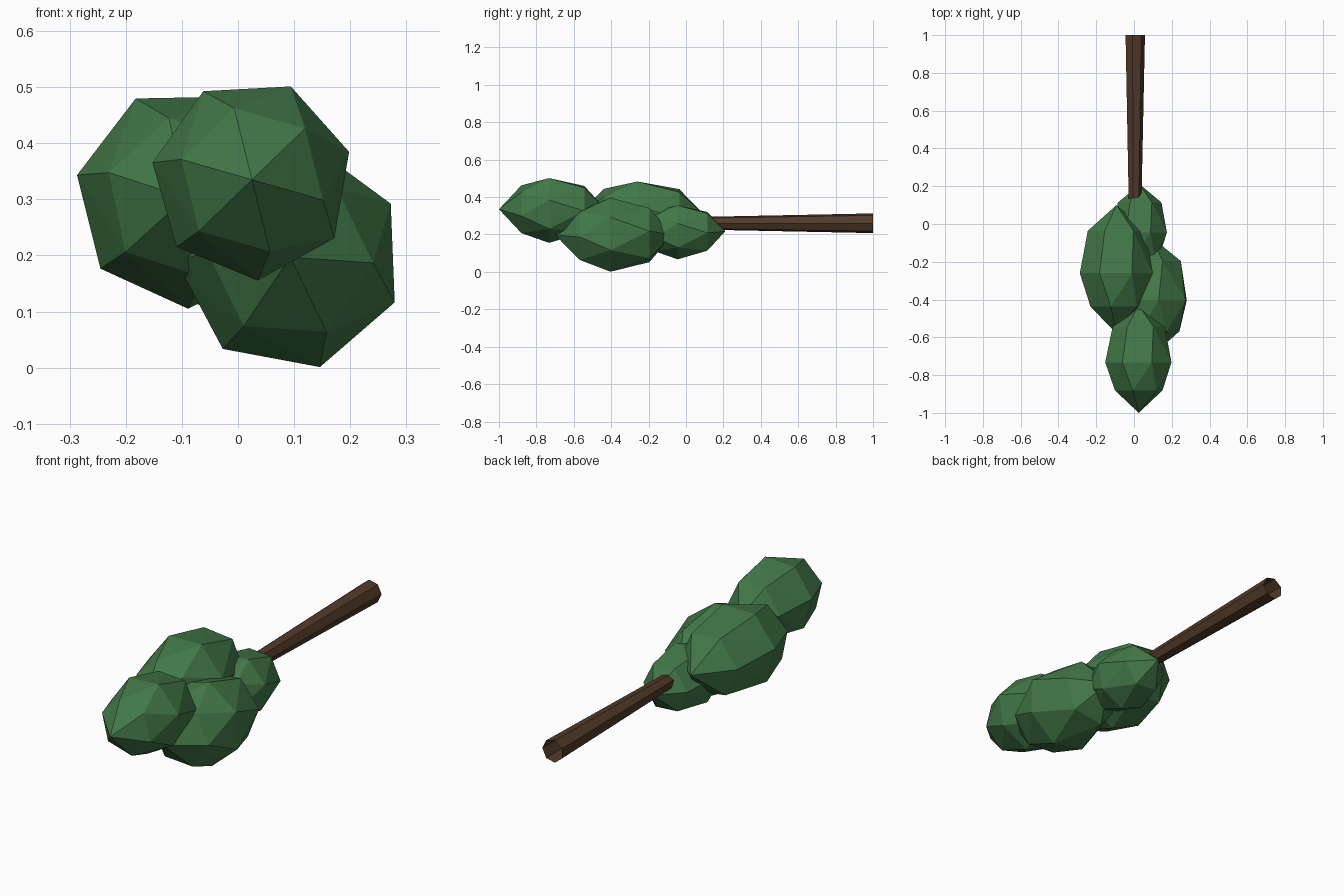
import bpy, bmesh
from math import sin, cos, pi, radians
from mathutils import Vector

if "Cube" in bpy.data.objects:
    bpy.data.objects.remove(bpy.data.objects["Cube"])


def material(name, rgb):
    m = bpy.data.materials.new(name)
    m.diffuse_color = (*rgb, 1)
    m.use_nodes = True
    m.node_tree.nodes["Principled BSDF"].inputs["Base Color"].default_value = m.diffuse_color
    return m


green = material("leaf_green", (0.055, 0.19, 0.065))
brown = material("bark_brown", (0.085, 0.042, 0.022))


def finish(bm, name, mat):
    mesh = bpy.data.meshes.new(name)
    bm.to_mesh(mesh)
    bm.free()
    mesh.materials.append(mat)
    bpy.context.collection.objects.link(bpy.data.objects.new(name, mesh))


# Faceted foliage clump: (share of length, share of radius, sides, twist)
RINGS = [(0, 0, 1, 0), (0.21, 0.73, 6, 28), (0.47, 1, 7, 0),
         (0.80, 0.77, 6, 40), (1, 0, 1, 0)]


def clump(name, x, z, y0, y1, r, phase):
    bm = bmesh.new()
    for t, k, n, twist in RINGS:
        for i in range(n):
            a = radians(phase + twist) + 2 * pi * i / n
            bm.verts.new((x + r * k * cos(a), y0 + t * (y1 - y0), z + r * k * sin(a)))
    bmesh.ops.convex_hull(bm, input=bm.verts)
    bmesh.ops.recalc_face_normals(bm, faces=bm.faces)
    finish(bm, name, green)


clump("top_foliage", 0.025, 0.335, -1.0, -0.43, 0.18, 16)
clump("left_foliage", -0.093, 0.303, -0.58, 0.10, 0.198, 14)
clump("right_foliage", 0.093, 0.197, -0.70, -0.07, 0.203, 28)
clump("lower_foliage", 0.03, 0.217, -0.27, 0.21, 0.15, 16)

# Tapered trunk, an open seven-sided tube
bm = bmesh.new()
N = 7
ends = []
for y, r in ((0.0, 0.033), (1.0, 0.054)):
    ends.append([bm.verts.new((0.004 + r * cos(2 * pi * i / N), y, 0.26 + r * sin(2 * pi * i / N)))
                 for i in range(N)])
for i in range(N):
    j = (i + 1) % N
    bm.faces.new((ends[0][i], ends[1][i], ends[1][j], ends[0][j]))
bmesh.ops.recalc_face_normals(bm, faces=bm.faces)
finish(bm, "trunk", brown)
